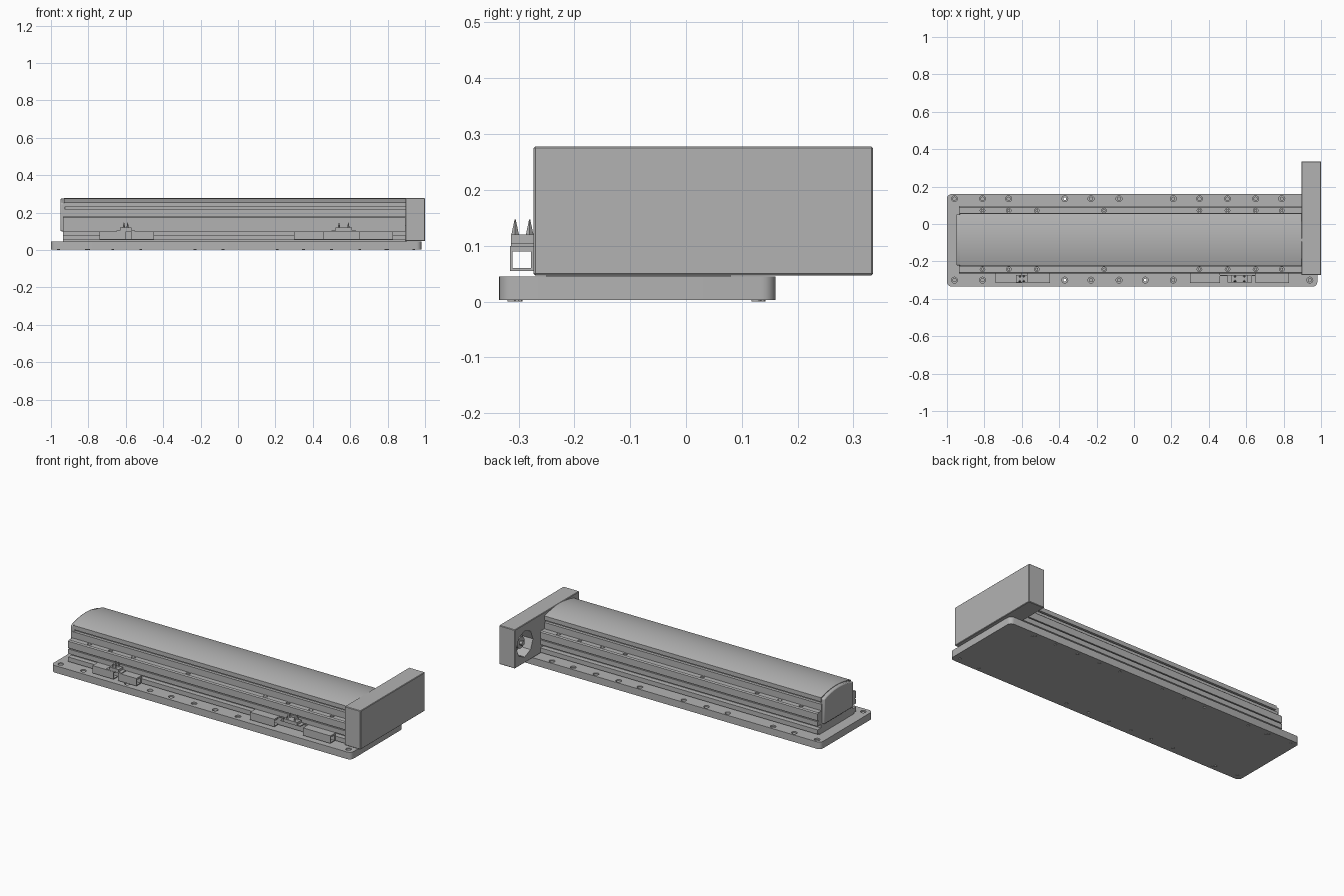
import bpy, bmesh, math
from mathutils import Matrix, Vector

cube = bpy.data.objects.get("Cube")
if cube:
    bpy.data.objects.remove(cube)

metal = bpy.data.materials.new("grey metal")
metal.use_nodes = True
GREY = (0.45, 0.45, 0.45, 1)
metal.diffuse_color = GREY
metal.node_tree.nodes["Principled BSDF"].inputs["Base Color"].default_value = GREY


def finish(name, bm, smooth=True):
    bmesh.ops.recalc_face_normals(bm, faces=bm.faces)
    mesh = bpy.data.meshes.new(name)
    bm.to_mesh(mesh)
    bm.free()
    mesh.materials.append(metal)
    ob = bpy.data.objects.new(name, mesh)
    bpy.context.collection.objects.link(ob)
    bpy.ops.object.select_all(action='DESELECT')
    ob.select_set(True)
    bpy.context.view_layer.objects.active = ob
    if smooth:
        bpy.ops.object.shade_smooth_by_angle(angle=math.radians(30))
    return ob


def add_box(bm, lo, hi):
    lo, hi = Vector(lo), Vector(hi)
    mat = Matrix.Translation((lo + hi) / 2) @ Matrix.Diagonal((*(hi - lo), 1))
    return bmesh.ops.create_cube(bm, size=1, matrix=mat)["verts"]


def add_cylinder(bm, centre, radius, depth, sides=16, axis='Z'):
    mat = Matrix.Translation(centre)
    if axis == 'X':
        mat = mat @ Matrix.Rotation(math.pi / 2, 4, 'Y')
    bmesh.ops.create_cone(bm, cap_ends=True, segments=sides, radius1=radius,
                          radius2=radius, depth=depth, matrix=mat)


def extrude_x(name, profile, x0, x1):
    """Sweep a closed (y, z) profile along x."""
    bm = bmesh.new()
    face = bm.faces.new([bm.verts.new((x0, y, z)) for y, z in profile])
    new = bmesh.ops.extrude_face_region(bm, geom=[face])["geom"]
    bmesh.ops.translate(bm, vec=(x1 - x0, 0, 0),
                        verts=[v for v in new if isinstance(v, bmesh.types.BMVert)])
    return finish(name, bm)


def cut(target, cutter_bm):
    """Subtract a helper mesh from the target and discard the helper."""
    cutter = finish("cutter", cutter_bm, False)
    cutter.hide_render = True
    mod = target.modifiers.new("cut", 'BOOLEAN')
    mod.operation, mod.solver, mod.object = 'DIFFERENCE', 'EXACT', cutter
    bpy.context.view_layer.objects.active = target
    bpy.ops.object.modifier_apply(modifier=mod.name)
    bpy.data.objects.remove(cutter)


MID = -0.085                      # centre line of the rail in y


def mirrored(half):
    """Full profile from its +y half, listed bottom to top."""
    return [(MID + y, z) for y, z in half] + [(MID - y, z) for y, z in reversed(half)]


# Base plate with rounded corners and screw holes
bm = bmesh.new()
add_box(bm, (-1, -0.335, 0.003), (0.98, 0.16, 0.045))
upright = [e for e in bm.edges if abs(e.verts[0].co.z - e.verts[1].co.z) > 0.01]
bmesh.ops.bevel(bm, geom=upright, offset=0.025, segments=5, profile=0.5, affect='EDGES')
base = finish("base_plate", bm)

back_row = [-0.96, -0.81, -0.67, -0.37, -0.23, -0.08, 0.21, 0.35, 0.5, 0.65, 0.79]
front_row = [-0.96, -0.81, -0.52, -0.37, -0.23, -0.08, 0.06, 0.21, 0.94]
base_points = [(x, 0.135) for x in back_row] + [(x, -0.3) for x in front_row]
holes = bmesh.new()
for x, y in base_points:
    add_cylinder(holes, (x, y, 0.045), 0.016, 0.04)
cut(base, holes)
holes = bmesh.new()
for x, y in base_points:
    add_cylinder(holes, (x, y, 0.02), 0.008, 0.1, 10)
cut(base, holes)

# Socket screws seated in the base; a few holes stay open
screws = bmesh.new()
for x, y in base_points:
    if x not in (-0.37, 0.06):
        add_cylinder(screws, (x, y, 0.02), 0.007, 0.04, 8)
        add_cylinder(screws, (x, y, 0.033), 0.012, 0.014, 6)
finish("base_screws", screws)

# Lower rail with slotted sides
rail_half = [(0.165, 0.045), (0.165, 0.053), (0.18, 0.053), (0.18, 0.08),
             (0.15, 0.08), (0.15, 0.1), (0.18, 0.1), (0.18, 0.128),
             (0.172, 0.128), (0.172, 0.134), (0.18, 0.134), (0.18, 0.174),
             (0.174, 0.18), (0.143, 0.18), (0.143, 0.218), (0.125, 0.218),
             (0.125, 0.232)]
rail = extrude_x("slotted_rail", mirrored(rail_half), -0.935, 0.9)

# Screws along both ledges of the rail
ledge_x = [-0.81, -0.67, -0.52, -0.16, 0.35, 0.5, 0.65, 0.79]
ledge_points = [(x, MID + s * 0.157) for x in ledge_x for s in (-1, 1)]
holes, screws = bmesh.new(), bmesh.new()
for x, y in ledge_points:
    add_cylinder(holes, (x, y, 0.18), 0.0125, 0.03)
    add_cylinder(screws, (x, y, 0.17), 0.009, 0.02, 6)
cut(rail, holes)
finish("ledge_screws", screws)


# Domed cover and its end cap
def dome(half_width, bottom, edge, top, steps=10):
    arc = []
    for i in range(steps + 1):
        t = 1 - i / steps
        arc.append((half_width * t, top - (top - edge) * t * t))
    return mirrored([(half_width, bottom)] + arc[:-1])[:steps + 1] + [(MID, top)] \
        + [(MID - y, z) for y, z in reversed([(half_width, bottom)] + arc[:-1])]


extrude_x("domed_cover", dome(0.14, 0.23, 0.255, 0.277), -0.93, 0.9)
cap = extrude_x("end_cap", dome(0.137, 0.1, 0.25, 0.275), -0.95, -0.925)
bevel = cap.modifiers.new("soft edge", 'BEVEL')
bevel.width, bevel.segments = 0.006, 2

# Belt housing with a round opening towards the rail
bm = bmesh.new()
add_box(bm, (0.895, -0.273, 0.047), (1, 0.335, 0.278))
bmesh.ops.bevel(bm, geom=bm.edges[:], offset=0.003, segments=1, affect='EDGES')
housing = finish("belt_housing", bm)
OPENING = (0.895, 0.242, 0.16)
recess = bmesh.new()
add_cylinder(recess, OPENING, 0.078, 0.14, 8, 'X')
cut(housing, recess)
bm = bmesh.new()
add_cylinder(bm, (0.945, 0.242, 0.16), 0.034, 0.05, 20, 'X')
add_cylinder(bm, (0.93, 0.242, 0.16), 0.014, 0.05, 12, 'X')
finish("pulley_hub", bm)

# Limit switch channels: hollow tubes beside the rail
for name, spans in (("left", [(0.3, 0.46), (0.65, 0.83)]),
                    ("right", [(-0.74, -0.6), (-0.57, -0.45)])):
    bm = bmesh.new()
    for x0, x1 in spans:
        add_box(bm, (x0, -0.315, 0.055), (x1, -0.311, 0.1))
        add_box(bm, (x0, -0.277, 0.055), (x1, -0.264, 0.1))
        add_box(bm, (x0, -0.311, 0.055), (x1, -0.277, 0.06))
        add_box(bm, (x0, -0.311, 0.09), (x1, -0.277, 0.1))
    # Thin wall joining both tubes
    add_box(bm, (spans[0][0], -0.278, 0.055), (spans[1][1], -0.272, 0.1))
    finish(name + "_switch_channel", bm)

# Switch brackets with pointed prongs
for name, x0, x1 in (("left", 0.5, 0.63), ("right", -0.65, -0.55)):
    bm = bmesh.new()
    add_box(bm, (x0, -0.313, 0.1), (x1, -0.272, 0.105))
    add_box(bm, (x0 + 0.02, -0.313, 0.105), (x1 - 0.02, -0.272, 0.12))
    for x in (x0 + 0.04, x1 - 0.04):
        for y in (-0.306, -0.28):
            bmesh.ops.create_cone(bm, cap_ends=True, segments=4, radius1=0.007, radius2=0.001,
                                  depth=0.028, matrix=Matrix.Translation((x, y, 0.133)))
    finish(name + "_switch_bracket", bm, False)

# Small feet under the base
bm = bmesh.new()
for x in (-0.8, 0.8):
    for y in (-0.312, 0.125):
        add_cylinder(bm, (x, y, 0.002), 0.008, 0.004, 12)
finish("base_feet", bm)
